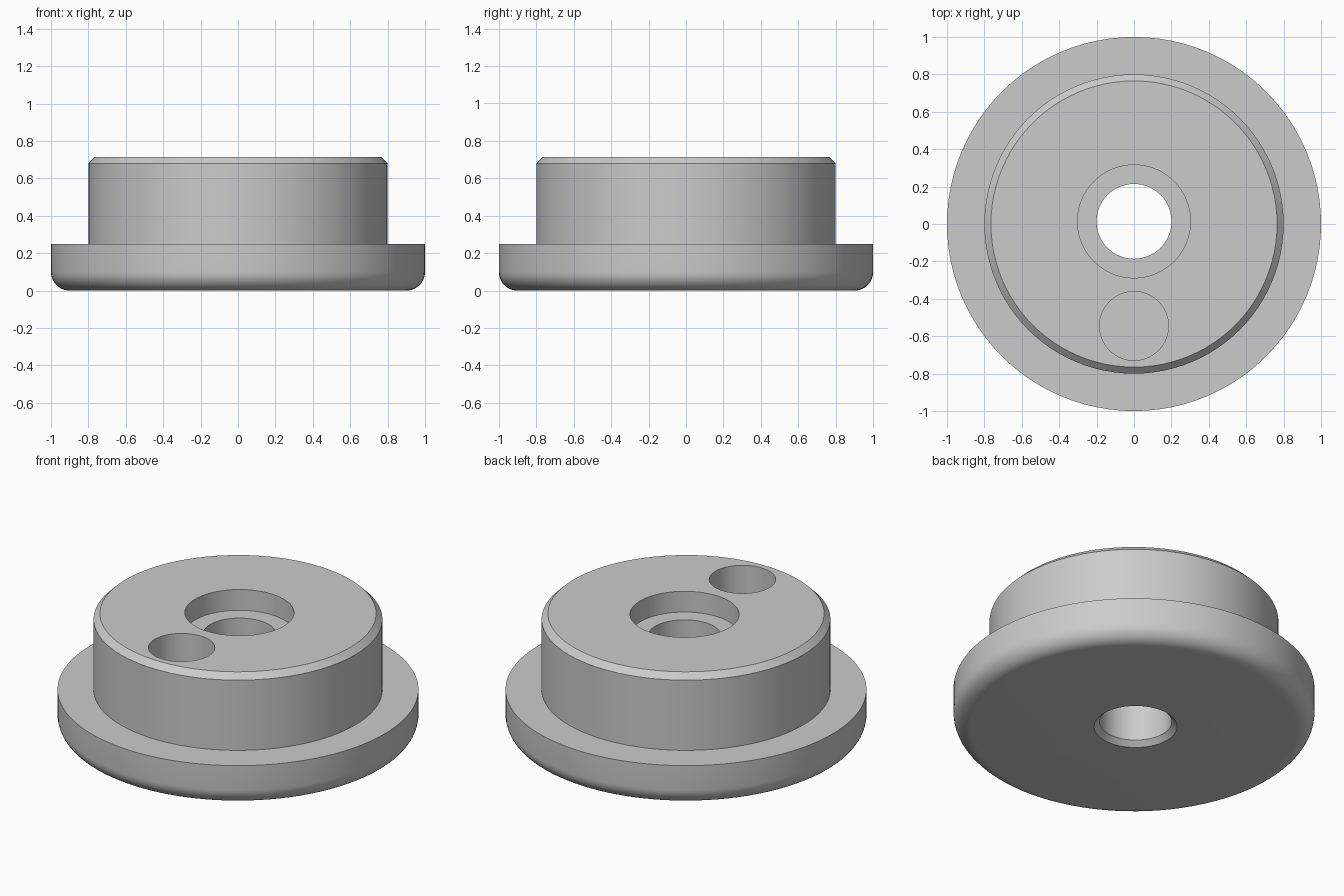
import bpy, bmesh
from math import sin, cos, pi, radians

cube = bpy.data.objects.get("Cube")
if cube:
    bpy.data.objects.remove(cube, do_unlink=True)

TOP = 0.714
FLANGE_TOP = 0.25
FILLET = 0.1
CHAMFER = 0.035
BORE_Y = 0.014

grey = bpy.data.materials.new("plain grey")
grey.use_nodes = True
colour = (0.6, 0.6, 0.6, 1)
grey.diffuse_color = colour
grey.node_tree.nodes["Principled BSDF"].inputs["Base Color"].default_value = colour


def lathe(name, profile, y=0.0, segments=96):
    """Closed solid of revolution from (radius, height) points, bottom to top."""
    bm = bmesh.new()
    rings = []
    for r, z in profile:
        rings.append([bm.verts.new((r * cos(2 * pi * i / segments),
                                    y + r * sin(2 * pi * i / segments), z))
                      for i in range(segments)])
    for low, high in zip(rings, rings[1:]):
        for i in range(segments):
            j = (i + 1) % segments
            bm.faces.new((low[i], low[j], high[j], high[i]))
    bm.faces.new(rings[0][::-1])
    bm.faces.new(rings[-1])
    mesh = bpy.data.meshes.new(name)
    bm.to_mesh(mesh)
    bm.free()
    mesh.materials.append(grey)
    obj = bpy.data.objects.new(name, mesh)
    bpy.context.collection.objects.link(obj)
    return obj


# Flange with rounded underside, and chamfered boss above it
steps = 10
arc = [(1 - FILLET + FILLET * sin(a), FILLET - FILLET * cos(a))
       for a in (pi / 2 * k / steps for k in range(steps + 1))]
body = lathe("flanged_bushing", arc + [
    (1, FLANGE_TOP), (0.8, FLANGE_TOP),
    (0.8, TOP - CHAMFER), (0.8 - CHAMFER, TOP)])

# Stepped centre bore with countersunk underside, and blind pin hole
cutters = [
    lathe("bore_cutter", [(0.25, -0.02), (0.2, 0.03), (0.2, TOP - 0.127),
                          (0.302, TOP - 0.127), (0.302, TOP + 0.1)], BORE_Y),
    lathe("pin_hole_cutter", [(0.184, TOP - 0.4), (0.184, TOP + 0.1)], -0.545),
]

bpy.ops.object.select_all(action="DESELECT")
body.select_set(True)
bpy.context.view_layer.objects.active = body
for cutter in cutters:
    cutter.hide_render = True
    mod = body.modifiers.new(cutter.name, "BOOLEAN")
    mod.operation = "DIFFERENCE"
    mod.solver = "EXACT"
    mod.object = cutter
    bpy.ops.object.modifier_apply(modifier=mod.name)
    bpy.data.objects.remove(cutter, do_unlink=True)

bpy.ops.object.shade_smooth_by_angle(angle=radians(30))
